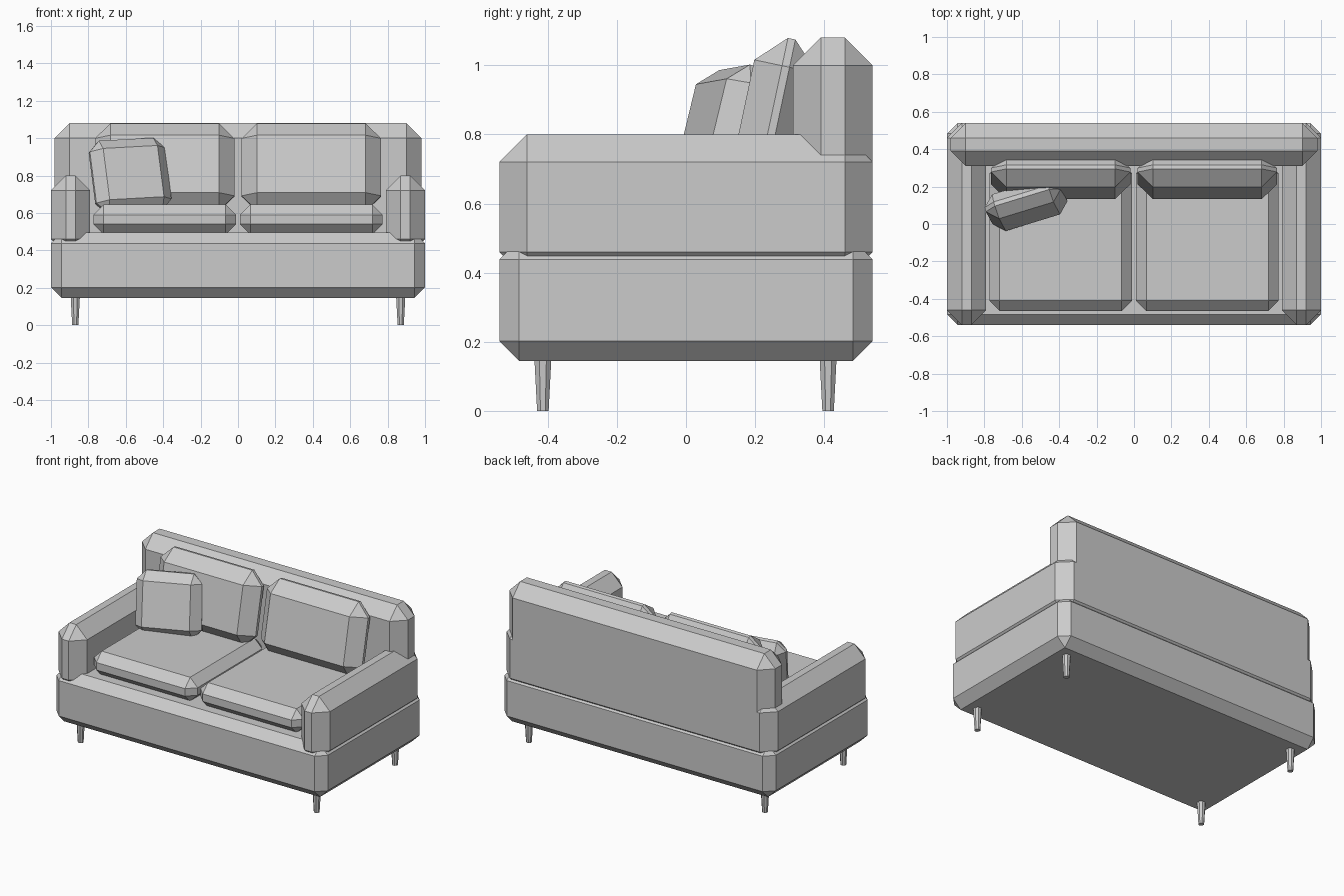
import bpy
import bmesh
from math import radians, pi
from mathutils import Matrix, Vector

cube = bpy.data.objects.get("Cube")
if cube:
    bpy.data.objects.remove(cube, do_unlink=True)

GREY = (0.6, 0.6, 0.6, 1.0)
fabric = bpy.data.materials.new("plain_grey")
fabric.use_nodes = True
fabric.diffuse_color = GREY
fabric.node_tree.nodes["Principled BSDF"].inputs["Base Color"].default_value = GREY


def finish(name, bm, location, degrees=(0, 0, 0)):
    mesh = bpy.data.meshes.new(name)
    bm.to_mesh(mesh)
    bm.free()
    mesh.materials.append(fabric)
    obj = bpy.data.objects.new(name, mesh)
    obj.location = location
    obj.rotation_euler = [radians(d) for d in degrees]
    bpy.context.collection.objects.link(obj)
    return obj


def padded_box(name, center, size, chamfer, degrees=(0, 0, 0)):
    """Box with one flat chamfer along every edge."""
    bm = bmesh.new()
    bmesh.ops.create_cube(bm, size=1, matrix=Matrix.Diagonal((*size, 1)))
    bmesh.ops.bevel(bm, geom=bm.edges[:], offset=chamfer, offset_type='OFFSET',
                    segments=1, profile=0.5, affect='EDGES')
    return finish(name, bm, center, degrees)


def box_between(name, low, high, chamfer):
    low, high = Vector(low), Vector(high)
    return padded_box(name, (low + high) / 2, high - low, chamfer)


def tapered_leg(name, x, y):
    height = 0.16
    bm = bmesh.new()
    bmesh.ops.create_cone(bm, cap_ends=True, segments=8, radius1=0.018,
                          radius2=0.027, depth=height,
                          matrix=Matrix.Rotation(pi / 8, 4, 'Z'))
    return finish(name, bm, (x, y, height / 2))


# Frame: base and backrest
box_between("base", (-1, -0.54, 0.145), (1, 0.54, 0.495), 0.057)
box_between("backrest", (-0.98, 0.31, 0.38), (0.98, 0.54, 1.08), 0.08)

# Parts repeated on both sides
for side, s in (("left", 1), ("right", -1)):
    padded_box(side + "_arm", (s * 0.895, 0, 0.59), (0.21, 1.08, 0.42), 0.08)
    padded_box(side + "_seat_cushion", (s * 0.392, -0.07, 0.565),
               (0.763, 0.79, 0.16), 0.055)
    padded_box(side + "_back_cushion", (s * 0.392, 0.256, 0.843),
               (0.745, 0.186, 0.478), 0.082, (-12, 0, 0))
    for end, y in (("front", -0.414), ("back", 0.411)):
        tapered_leg(f"{end}_{side}_leg", s * 0.87, y)

# Loose pillow leaning in the right corner
padded_box("throw_pillow", (-0.577, 0.105, 0.798), (0.42, 0.14, 0.4), 0.058,
           (-15, -3, 17))
